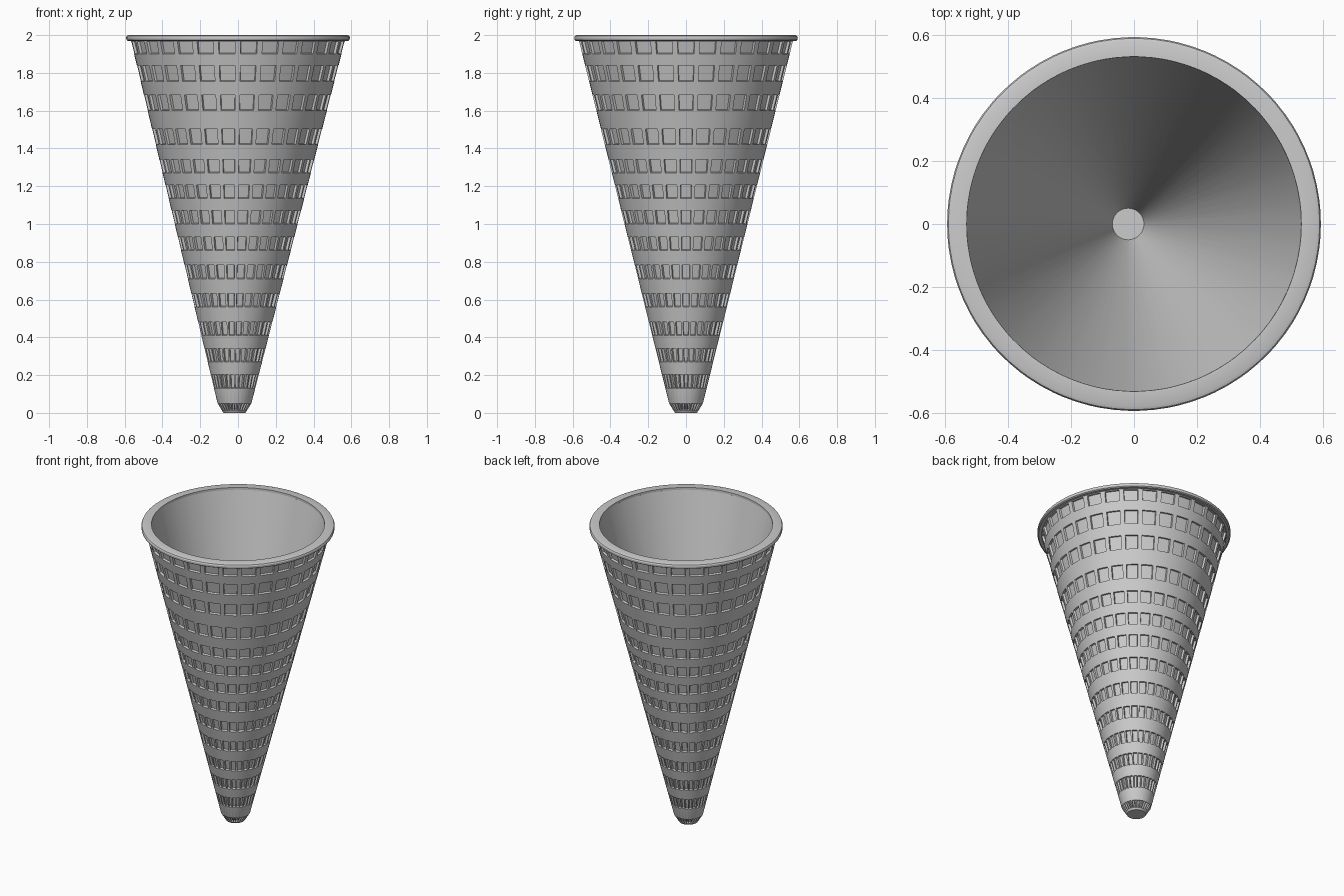
import bpy, bmesh, math

if "Cube" in bpy.data.objects:
    bpy.data.objects.remove(bpy.data.objects["Cube"])

N = 30                       # waffle cells around
PITCH = 2 * math.pi / N
CELL_HALF = math.radians(4.5)
ANGLES = []
for i in range(N):           # two facets per cell, one per rib
    ANGLES += [i * PITCH - CELL_HALF, i * PITCH, i * PITCH + CELL_HALF]


def outer_radius(z):
    return 0.077 + 0.2485 * z


def skew(z):                 # the tip sits slightly to the left
    return -0.019 * (1 - z / 2)


def add_ring(bm, r, z):
    return [bm.verts.new((r * math.cos(a) + skew(z), r * math.sin(a), z)) for a in ANGLES]


def bridge(bm, low, high):
    n = len(low)
    return [bm.faces.new((low[i], low[(i + 1) % n], high[(i + 1) % n], high[i]))
            for i in range(n)]


def finish(bm, name):
    bmesh.ops.recalc_face_normals(bm, faces=bm.faces)
    mesh = bpy.data.meshes.new(name)
    bm.to_mesh(mesh)
    bm.free()
    obj = bpy.data.objects.new(name, mesh)
    bpy.context.collection.objects.link(obj)
    bpy.ops.object.select_all(action='DESELECT')
    obj.select_set(True)
    bpy.context.view_layer.objects.active = obj
    bpy.ops.object.shade_smooth_by_angle(angle=math.radians(30))


# waffle cone: outer wall with recessed cells, inner wall and both floors
cell_bottoms = [0.13, 0.27, 0.41, 0.56, 0.71, 0.86, 1.0, 1.135, 1.27, 1.42, 1.60, 1.755, 1.90]
profile = [(0.058, 0, False), (0.066, 0.012, True), (outer_radius(0.05), 0.05, False)]
for z in cell_bottoms:
    top = min(z + 0.072 + 0.012 * (z > 1.4), 1.965)
    profile += [(outer_radius(z), z, True), (outer_radius(top), top, False)]
profile.append((outer_radius(1.985), 1.985, False))

bm = bmesh.new()
rings = [add_ring(bm, r, z) for r, z, _ in profile]
cells = []
for (low, high, (_, _, is_cell)) in zip(rings, rings[1:], profile):
    faces = bridge(bm, low, high)
    if is_cell:
        cells += [f for i, f in enumerate(faces) if i % 3 != 2]
bm.faces.new(rings[0][::-1])
inner_top = add_ring(bm, 0.53, 1.985)
inner_floor = add_ring(bm, 0.05, 0.05)
bridge(bm, rings[-1], inner_top)
bridge(bm, inner_top, inner_floor)
bm.faces.new(inner_floor)
bmesh.ops.recalc_face_normals(bm, faces=bm.faces)
bmesh.ops.inset_region(bm, faces=cells, thickness=0.002, depth=-0.013, use_even_offset=True)
finish(bm, "waffle_cone")

# rolled rim around the mouth
bm = bmesh.new()
rim_profile = [(0.53, 1.985), (0.56, 1.97), (0.584, 1.97), (0.591, 1.975),
               (0.592, 1.988), (0.588, 1.996), (0.578, 2.0), (0.53, 2.0)]
rim = [add_ring(bm, r, z) for r, z in rim_profile]
for k in range(len(rim)):
    bridge(bm, rim[k], rim[(k + 1) % len(rim)])
finish(bm, "rim")
for v in bpy.data.objects["rim"].data.vertices:
    v.co.x -= skew(v.co.z)
